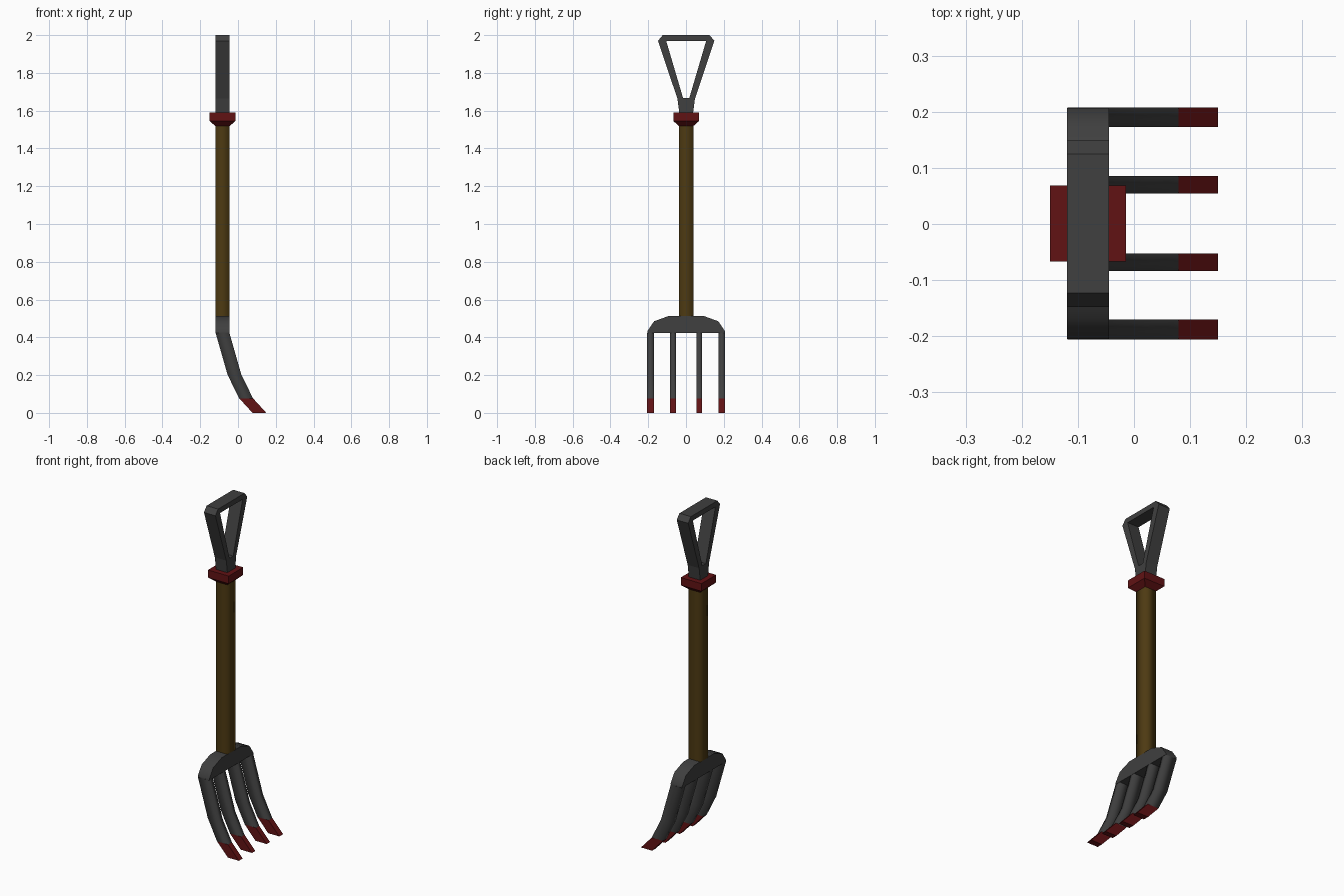
import bpy, bmesh

if "Cube" in bpy.data.objects:
    bpy.data.objects.remove(bpy.data.objects["Cube"])

CX, CY = -0.082, 0.001      # axis of the shaft
HALF = 0.0375               # half thickness of shaft and metal


def material(name, color):
    m = bpy.data.materials.new(name)
    m.diffuse_color = (*color, 1)
    m.use_nodes = True
    m.node_tree.nodes["Principled BSDF"].inputs["Base Color"].default_value = m.diffuse_color
    return m


METAL = material("dark_metal", (0.05, 0.05, 0.05))
WOOD = material("wood", (0.075, 0.042, 0.006))
RED = material("red_paint", (0.12, 0.006, 0.007))


def loft(name, rings, mat, start=True, end=True, smooth=None):
    """Skin a series of equal-length rings, with optional end caps."""
    bm = bmesh.new()
    loops = [[bm.verts.new(p) for p in ring] for ring in rings]
    n = len(rings[0])
    for a, b in zip(loops, loops[1:]):
        for i in range(n):
            j = (i + 1) % n
            bm.faces.new((a[i], a[j], b[j], b[i]))
    if start:
        bm.faces.new(loops[0][::-1])
    if end:
        bm.faces.new(loops[-1])
    bmesh.ops.remove_doubles(bm, verts=bm.verts, dist=1e-5)
    bmesh.ops.recalc_face_normals(bm, faces=bm.faces)
    me = bpy.data.meshes.new(name)
    bm.to_mesh(me)
    bm.free()
    me.materials.append(mat)
    ob = bpy.data.objects.new(name, me)
    bpy.context.collection.objects.link(ob)
    if smooth is not None:
        bpy.context.view_layer.objects.active = ob
        bpy.ops.object.select_all(action='DESELECT')
        ob.select_set(True)
        bpy.ops.object.shade_smooth_by_angle(angle=smooth)
    return ob


def rect(x, y, z, hx, hy):
    return [(x - hx, y - hy, z), (x + hx, y - hy, z),
            (x + hx, y + hy, z), (x - hx, y + hy, z)]


def slab(name, outline, mat, **kw):
    """Extrude a y-z outline through the metal thickness."""
    return loft(name, [[(CX + s * HALF, CY + y, z) for y, z in outline]
                       for s in (-1, 1)], mat, **kw)


# Wooden shaft, square with softened shading
loft("shaft", [rect(CX, CY, z, HALF, HALF) for z in (0.512, 1.53)],
     WOOD, start=False, end=False, smooth=3.1)

# Flared red collar
loft("collar", [rect(CX, CY, z, h, h) for z, h in
                ((1.518, HALF), (1.545, 0.068), (1.59, 0.068))], RED)

# D-shaped grip: neck plus a closed frame
slab("grip_neck", [(-0.036, 1.585), (0.036, 1.585),
                   (0.047, 1.668), (-0.047, 1.668)], METAL, smooth=0.7)
half_frame = [((0.047, 1.665), (0.016, 1.665)),
              ((0.149, 1.970), (0.106, 1.970)),
              ((0.124, 2.000), (0.106, 1.970))]
path = half_frame + [((-a, b), (-c, d)) for (a, b), (c, d) in half_frame[::-1]]
frame = [[(CX - HALF, CY + o[0], o[1]), (CX + HALF, CY + o[0], o[1]),
          (CX + HALF, CY + i[0], i[1]), (CX - HALF, CY + i[0], i[1])]
         for o, i in path]
loft("grip_frame", frame, METAL, start=False, end=False, smooth=0.7)

# Fork head with chamfered shoulders
right = [(0.206, 0.424), (0.206, 0.432), (0.17, 0.485), (0.09, 0.514)]
slab("fork_head", right + [(-y, z) for y, z in right[::-1]], METAL, smooth=0.7)

# Four curved tines with red tips
bend = [(CX, 0.424), (-0.018, 0.2), (0.043, 0.077)]
tip = [(0.043, 0.077), (0.1135, 0.0)]
for k, (y, w) in enumerate(((-0.189, 0.0175), (-0.069, 0.0155),
                            (0.069, 0.0155), (0.189, 0.0175)), 1):
    loft(f"tine_{k}", [rect(x, CY + y, z, 0.0365, w) for x, z in bend],
         METAL, start=False, end=False, smooth=3.1)
    loft(f"tine_tip_{k}", [rect(x, CY + y, z, 0.0365, w) for x, z in tip],
         RED, start=False)
